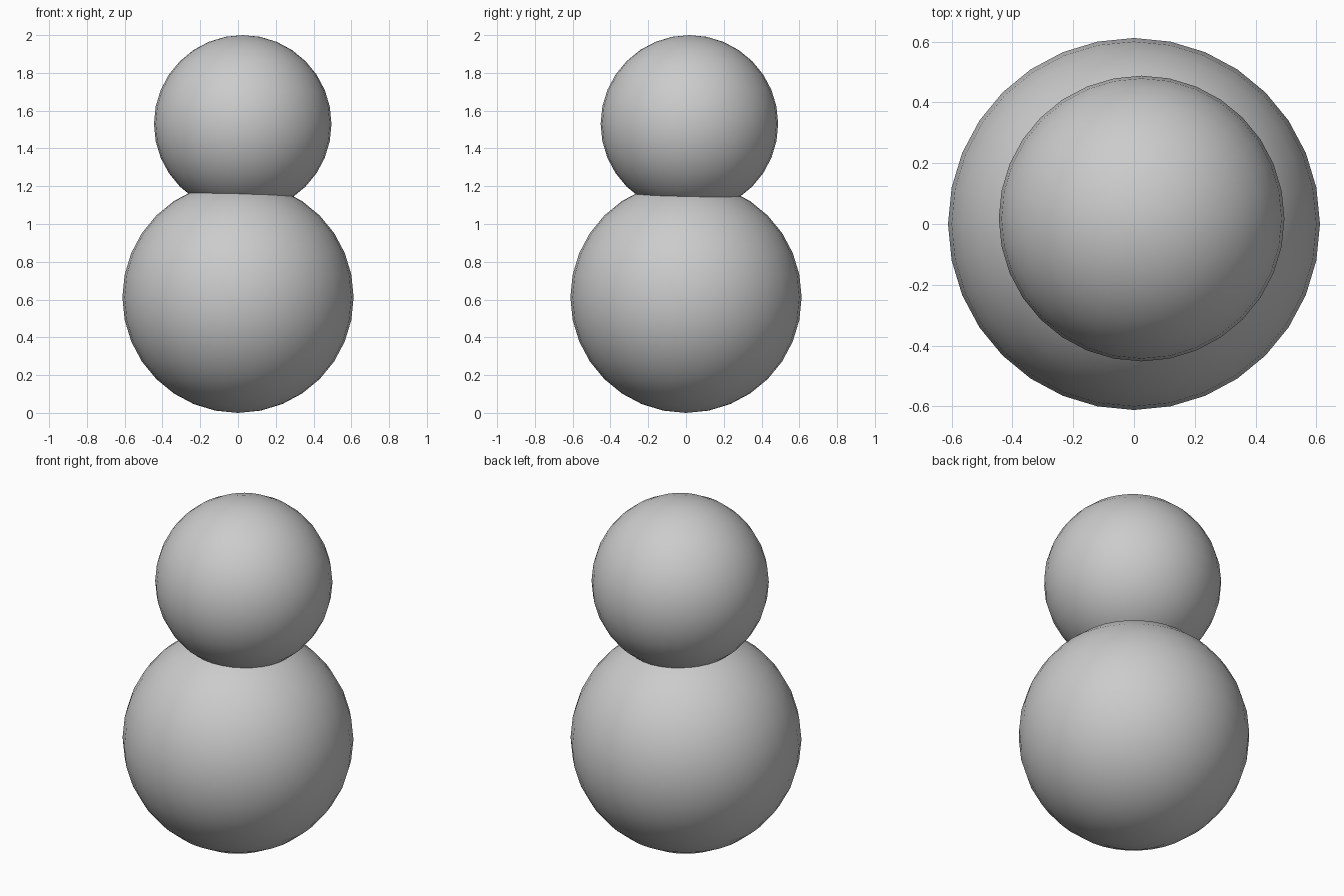
import bpy

if "Cube" in bpy.data.objects:
    bpy.data.objects.remove(bpy.data.objects["Cube"])


def ball(name, radius, location):
    bpy.ops.mesh.primitive_uv_sphere_add(
        segments=32, ring_count=16, radius=radius, location=location)
    obj = bpy.context.object
    obj.name = name
    bpy.ops.object.shade_smooth()
    return obj


# Large lower ball resting on the ground
ball("lower_ball", 0.612, (0, 0, 0.612))

# Smaller upper ball, sunk in and slightly off-centre
ball("upper_ball", 0.47, (0.025, 0.018, 1.53))
